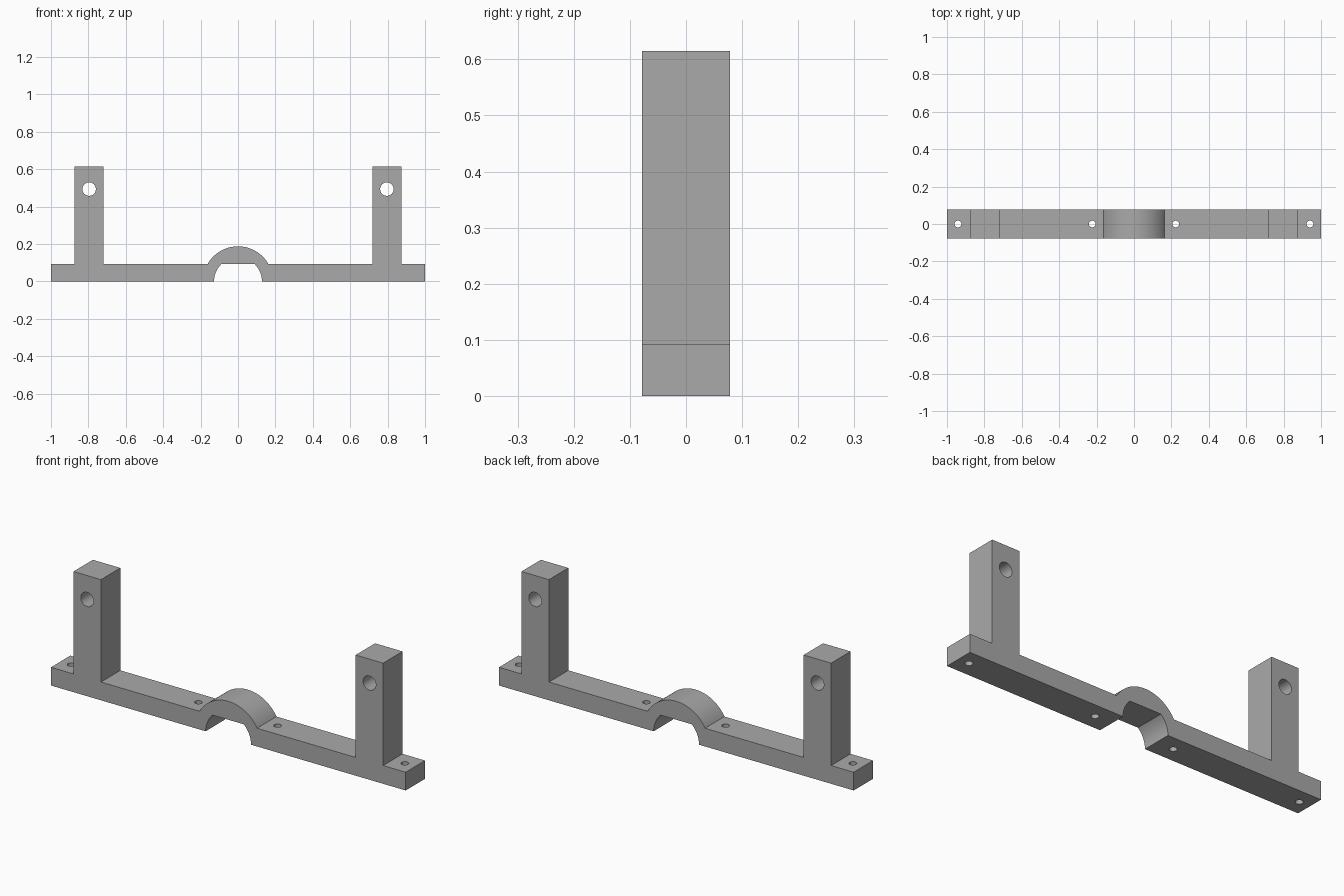
import bpy, bmesh
from math import cos, sin, asin, pi
from mathutils import Matrix

cube = bpy.data.objects.get("Cube")
if cube:
    bpy.data.objects.remove(cube, do_unlink=True)

HALF_DEPTH = 0.078
BAR_TOP = 0.093
POST_IN, POST_OUT, POST_TOP = 0.718, 0.873, 0.615
ARCH_R, RECESS_R = 0.187, 0.128

grey = bpy.data.materials.new("plain grey")
grey.use_nodes = True
colour = (0.4, 0.4, 0.4, 1)
grey.diffuse_color = colour
grey.node_tree.nodes["Principled BSDF"].inputs["Base Color"].default_value = colour


def arc(radius, start, end, steps):
    angles = [start + (end - start) * i / steps for i in range(steps + 1)]
    return [(radius * cos(a), radius * sin(a)) for a in angles]


def make_object(name, bm):
    bmesh.ops.recalc_face_normals(bm, faces=bm.faces)
    mesh = bpy.data.meshes.new(name)
    bm.to_mesh(mesh)
    bm.free()
    mesh.materials.append(grey)
    obj = bpy.data.objects.new(name, mesh)
    bpy.context.collection.objects.link(obj)
    return obj


# Right half of the outline: flat-topped recess, bar, post, then arch
half = arc(RECESS_R, asin(BAR_TOP / RECESS_R), 0, 16)
half += [(1, 0), (1, BAR_TOP), (POST_OUT, BAR_TOP), (POST_OUT, POST_TOP),
         (POST_IN, POST_TOP), (POST_IN, BAR_TOP)]
half += arc(ARCH_R, asin(BAR_TOP / ARCH_R), pi / 2, 24)
outline = half + [(-x, z) for x, z in reversed(half[:-1])]

# Bracket body, extruded from the outline
bm = bmesh.new()
face = bm.faces.new([bm.verts.new((x, -HALF_DEPTH, z)) for x, z in outline])
extruded = bmesh.ops.extrude_face_region(bm, geom=[face])["geom"]
bmesh.ops.translate(bm, vec=(0, 2 * HALF_DEPTH, 0),
                    verts=[v for v in extruded if isinstance(v, bmesh.types.BMVert)])
bracket = make_object("mounting_bracket", bm)

# Drills: pivot holes through the posts, screw holes through the bar
bm = bmesh.new()


def drill(x, z, radius, turn):
    bmesh.ops.create_cone(bm, cap_ends=True, segments=40, radius1=radius, radius2=radius,
                          depth=0.4, matrix=Matrix.Translation((x, 0, z)) @ turn)


for side in (-1, 1):
    drill(side * 0.796, 0.493, 0.036, Matrix.Rotation(pi / 2, 4, "X"))
    for x in (0.223, 0.941):
        drill(side * x, 0.05, 0.018, Matrix.Identity(4))
drills = make_object("hole_cutter", bm)
drills.hide_render = True

cut = bracket.modifiers.new("holes", "BOOLEAN")
cut.operation = "DIFFERENCE"
cut.solver = "EXACT"
cut.object = drills

# Apply the holes, then smooth the curved walls
bpy.ops.object.select_all(action="DESELECT")
bracket.select_set(True)
bpy.context.view_layer.objects.active = bracket
bpy.ops.object.modifier_apply(modifier=cut.name)
bpy.data.objects.remove(drills, do_unlink=True)
bpy.ops.object.shade_smooth_by_angle(angle=pi / 6)
